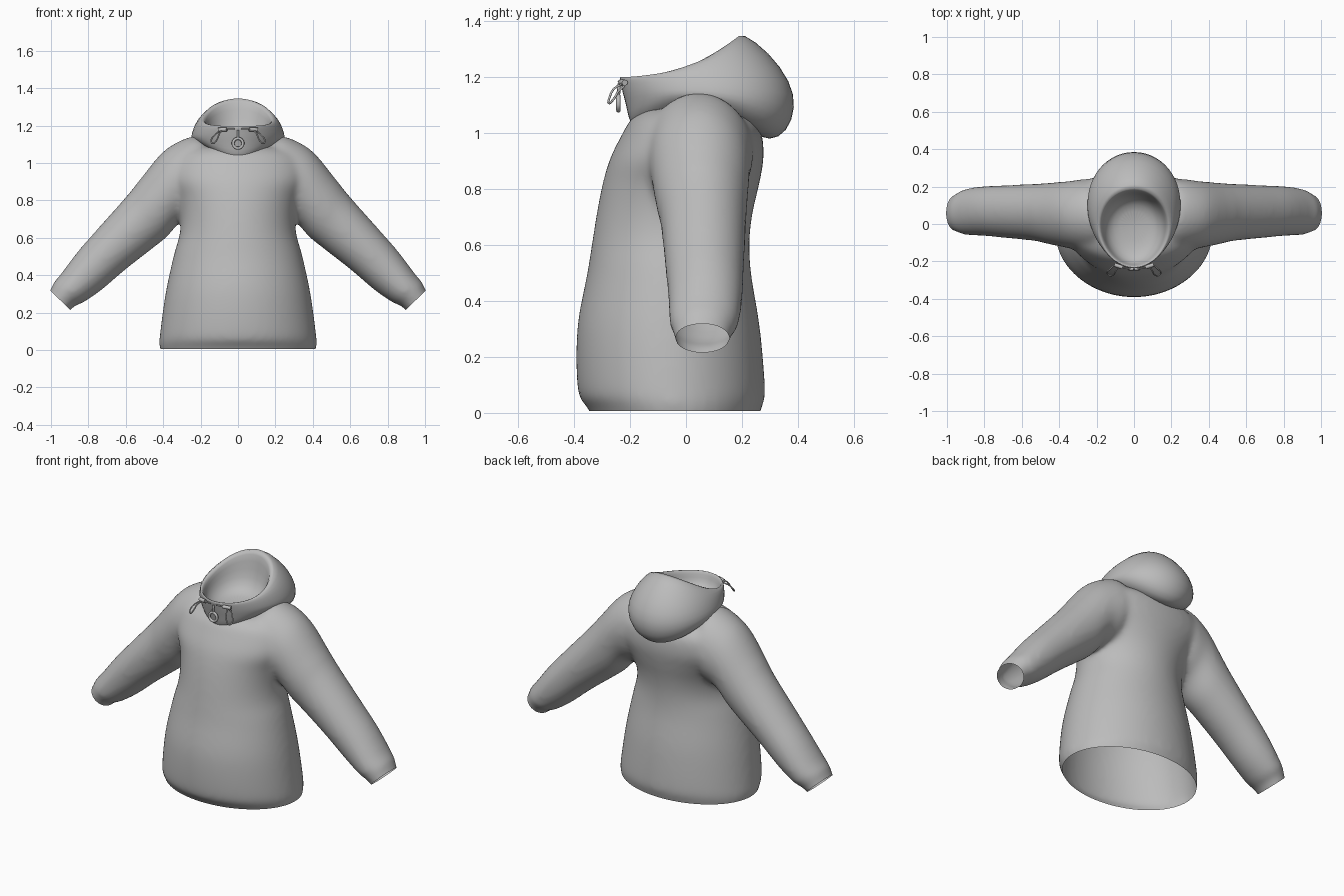
import bpy, bmesh, math
from mathutils import Vector

cube = bpy.data.objects.get("Cube")
if cube:
    bpy.data.objects.remove(cube, do_unlink=True)

GREY = (0.5, 0.5, 0.5, 1)
fabric = bpy.data.materials.new("grey fabric")
fabric.use_nodes = True
fabric.diffuse_color = GREY
fabric.node_tree.nodes["Principled BSDF"].inputs["Base Color"].default_value = GREY


def new_object(name, data):
    ob = bpy.data.objects.new(name, data)
    bpy.context.collection.objects.link(ob)
    data.materials.clear()
    data.materials.append(fabric)
    return ob


def finish(name, bm):
    bmesh.ops.recalc_face_normals(bm, faces=bm.faces)
    for f in bm.faces:
        f.smooth = True
    mesh = bpy.data.meshes.new(name)
    bm.to_mesh(mesh)
    bm.free()
    return new_object(name, mesh)


def resample(rows, steps=5):
    """Add rows between the given ones along a smooth curve."""
    out = []
    for i in range(len(rows) - 1):
        four = [rows[max(i - 1, 0)], rows[i], rows[i + 1], rows[min(i + 2, len(rows) - 1)]]
        for k in range(steps):
            t = k / steps
            out.append([b + t / 2 * (c - a + t * (2 * a - 5 * b + 4 * c - d
                        + t * (3 * (b - c) + d - a))) for a, b, c, d in zip(*four)])
    return out + [rows[-1]]


def loft(bm, rings, cap_start=True):
    """Skin a row of rings, each a list of points."""
    rows = [[bm.verts.new(p) for p in ring] for ring in rings]
    n = len(rows[0])
    for a, b in zip(rows, rows[1:]):
        for i in range(n):
            j = (i + 1) % n
            bm.faces.new((a[i], a[j], b[j], b[i]))
    if cap_start:
        bm.faces.new(rows[0])
    bm.faces.new(rows[-1])


def angles(n):
    return [math.tau * i / n for i in range(n)]


def body_ring(z, w, front, back, flatness):
    """Oval ring whose back half can be flattened across the shoulders."""
    c, r = (front + back) / 2, (back - front) / 2
    ring = []
    for t in angles(64):
        k = -math.cos(t)
        if k > 0:
            k = k ** flatness
        ring.append((w * math.sin(t), c + r * k, z))
    return ring


def sleeve_ring(side, xt, zt, xb, zb, front, back):
    top, bottom = Vector((xt, 0, zt)), Vector((xb, 0, zb))
    mid, arm = (top + bottom) / 2, (top - bottom) * 0.512
    ring = []
    for t in angles(32):
        p = mid + arm * math.cos(t)
        p.y = (front + back) / 2 + (back - front) * 0.512 * math.sin(t)
        p.x *= side
        ring.append(p)
    return ring


def hood_ring(yf, zf, yb, zb, w, lift):
    ring = []
    for t in angles(28):
        k = (1 - math.cos(t)) / 2
        s = math.sin(t)
        ring.append((w * s * (1 - 0.08 * math.cos(t)), yf + (yb - yf) * k,
                     zf + (zb - zf) * k + lift * s * s))
    return ring


# Torso: height, half width, front, back, flatness of the back
TORSO = [
    (-0.05, 0.40, -0.315, 0.25, 1), (0.02, 0.42, -0.352, 0.27, 1),
    (0.08, 0.418, -0.386, 0.282, 1), (0.30, 0.388, -0.388, 0.264, 1),
    (0.50, 0.345, -0.352, 0.232, 1), (0.62, 0.312, -0.333, 0.227, 1),
    (0.72, 0.308, -0.317, 0.239, 0.9), (0.82, 0.33, -0.297, 0.262, 0.7),
    (0.91, 0.375, -0.27, 0.277, 0.6), (1.0, 0.37, -0.225, 0.27, 0.6),
    (1.05, 0.33, -0.195, 0.24, 0.7), (1.085, 0.25, -0.15, 0.19, 1)]
# Sleeve: upper edge x z, lower edge x z, front, back
SLEEVE = [
    (0.18, 1.12, 0.20, 0.76, -0.14, 0.20), (0.25, 1.137, 0.25, 0.72, -0.14, 0.235),
    (0.39, 1.065, 0.31, 0.69, -0.125, 0.225), (0.52, 0.912, 0.38, 0.61, -0.105, 0.217),
    (0.59, 0.825, 0.46, 0.545, -0.088, 0.212), (0.75, 0.645, 0.60, 0.435, -0.073, 0.205),
    (0.855, 0.525, 0.735, 0.32, -0.062, 0.20), (0.95, 0.40, 0.83, 0.255, -0.057, 0.187),
    (0.985, 0.36, 0.87, 0.24, -0.047, 0.17), (1.004, 0.315, 0.895, 0.216, -0.038, 0.155),
    (1.045, 0.27, 0.945, 0.17, -0.03, 0.145)]

solids = bmesh.new()
loft(solids, [body_ring(*r) for r in resample(TORSO)])
for side in (1, -1):
    loft(solids, [sleeve_ring(side, *r) for r in resample(SLEEVE)])
blank = finish("jacket_blank", solids)

# Fuse torso and sleeves into one soft shape
remesh = blank.modifiers.new("Fuse", 'REMESH')
remesh.mode = 'VOXEL'
remesh.voxel_size = 0.014
soften = blank.modifiers.new("Soften", 'SMOOTH')
soften.factor = 0.5
soften.iterations = 18
fused = bpy.data.meshes.new_from_object(
    blank.evaluated_get(bpy.context.evaluated_depsgraph_get()))
bpy.data.objects.remove(blank, do_unlink=True)

# Cut the hem and both cuffs open
bm = bmesh.new()
bm.from_mesh(fused)
bmesh.ops.recalc_face_normals(bm, faces=bm.faces)
cuts = [((0, 0, 0.006), (0, 0, -1))]
cuts += [((s * 0.95, 0, 0.266), (s * 0.69, 0, -0.72)) for s in (1, -1)]
for point, normal in cuts:
    bmesh.ops.bisect_plane(bm, geom=bm.verts[:] + bm.edges[:] + bm.faces[:],
                           plane_co=point, plane_no=normal, clear_outer=True)
finish("jacket_body", bm)

# Hood: outside from the collar up to the rim, then down into the lining
HOOD = [
    (-0.195, 1.03, 0.24, 1.0, 0.18, 0.07), (-0.207, 1.05, 0.30, 0.965, 0.225, 0.10),
    (-0.215, 1.095, 0.365, 1.0, 0.25, 0.08), (-0.228, 1.14, 0.395, 1.09, 0.252, 0.03),
    (-0.235, 1.175, 0.378, 1.18, 0.24, 0.01), (-0.24, 1.192, 0.30, 1.287, 0.216, -0.01),
    (-0.234, 1.204, 0.20, 1.362, 0.188, -0.045), (-0.222, 1.185, 0.178, 1.338, 0.172, -0.045),
    (-0.213, 1.14, 0.165, 1.24, 0.165, -0.015), (-0.18, 1.105, 0.14, 1.14, 0.14, 0),
    (-0.09, 1.09, 0.07, 1.1, 0.08, 0)]
bm = bmesh.new()
loft(bm, [hood_ring(*r) for r in HOOD], cap_start=False)
hood = finish("hood", bm)
hood.modifiers.new("Soft", 'SUBSURF').levels = 1


def cord(name, points, radius, closed=False):
    curve = bpy.data.curves.new(name, 'CURVE')
    curve.dimensions = '3D'
    curve.bevel_depth = radius
    curve.bevel_resolution = 2
    curve.resolution_u = 6
    curve.use_fill_caps = True
    spline = curve.splines.new('BEZIER')
    spline.bezier_points.add(len(points) - 1)
    for bp, p in zip(spline.bezier_points, points):
        bp.co = p
        bp.handle_left_type = bp.handle_right_type = 'AUTO'
    spline.use_cyclic_u = closed
    return new_object(name, curve)


# Drawcord loops, toggles and the cord along the collar edge
LOOP = [(0.092, -0.225, 1.17), (0.10, -0.255, 1.158), (0.113, -0.273, 1.125),
        (0.132, -0.275, 1.105), (0.143, -0.262, 1.115), (0.13, -0.243, 1.145)]
for side, label in ((1, "left"), (-1, "right")):
    cord(label + "_drawcord_loop", [(side * x, y, z) for x, y, z in LOOP], 0.004, True)
    cord(label + "_toggle", [(side * 0.06, -0.232, 1.18), (side * 0.105, -0.218, 1.178)], 0.011)
    cord(label + "_collar_cord", [(side * 0.02, -0.24, 1.182), (side * 0.06, -0.234, 1.182)], 0.004)

# Zip pull: stem and ring
cord("zip_pull_stem", [(0, -0.238, 1.175), (0, -0.241, 1.135)], 0.006)
cord("zip_pull_ring", [(0.026 * math.sin(t), -0.241, 1.105 + 0.026 * math.cos(t))
                       for t in angles(8)], 0.008, True)
